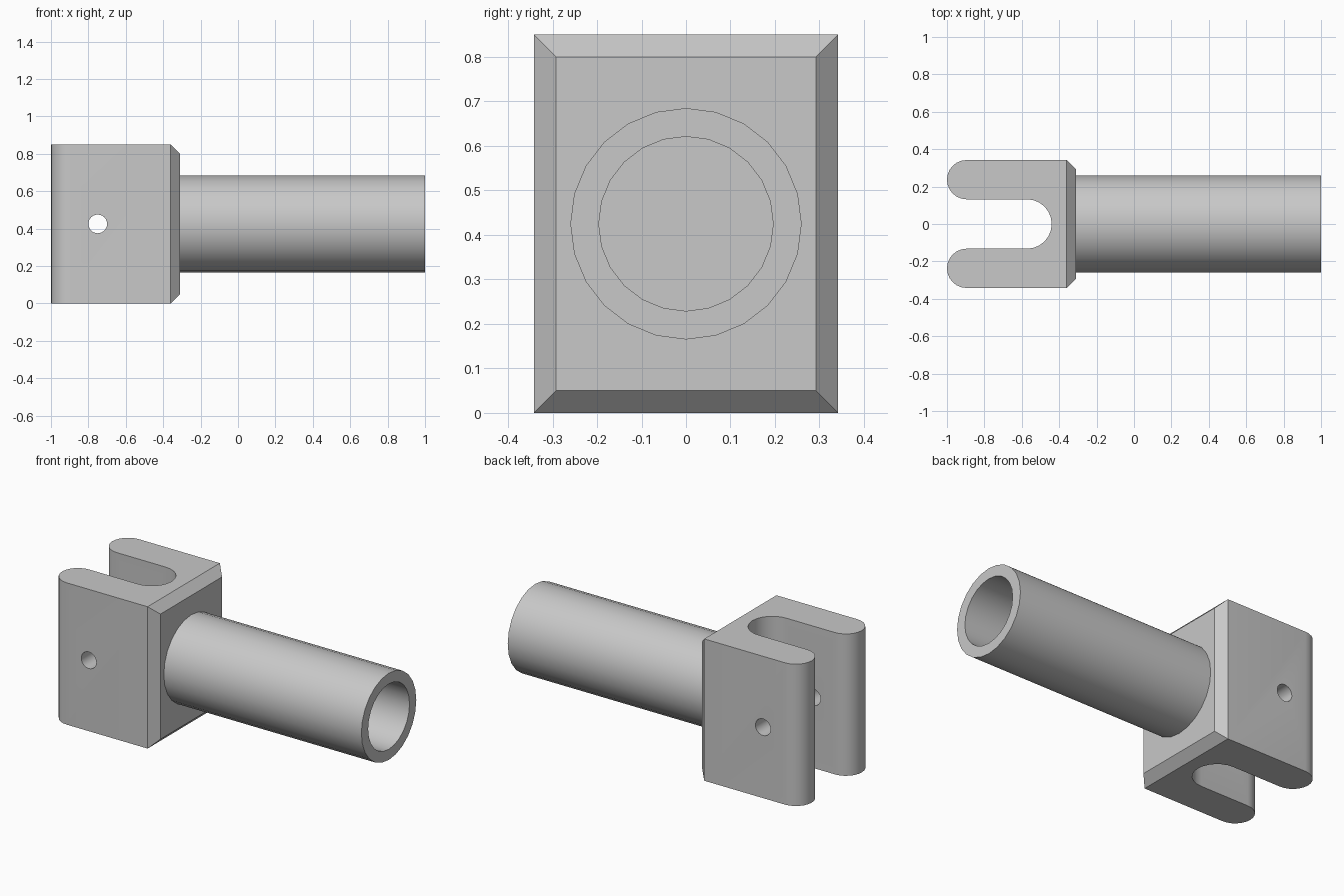
import bpy, bmesh
from math import sin, cos, pi, radians
from mathutils import Vector, Matrix

cube = bpy.data.objects.get("Cube")
if cube:
    bpy.data.objects.remove(cube, do_unlink=True)

HALF_W, HEIGHT, MID_Z = 0.342, 0.85, 0.425
SLOT_R = 0.132                      # half width of the fork slot
PRONG_R = (HALF_W - SLOT_R) / 2     # radius of the prong tips
FACE_X, CHAMFER = -0.31, 0.05

steel = bpy.data.materials.new("grey_metal")
steel.use_nodes = True
grey = (0.58, 0.58, 0.58, 1)
steel.diffuse_color = grey
steel.node_tree.nodes["Principled BSDF"].inputs["Base Color"].default_value = grey


def make_object(name, bm):
    bmesh.ops.recalc_face_normals(bm, faces=bm.faces)
    mesh = bpy.data.meshes.new(name)
    bm.to_mesh(mesh)
    bm.free()
    mesh.materials.append(steel)
    obj = bpy.data.objects.new(name, mesh)
    bpy.context.collection.objects.link(obj)
    return obj


def activate(obj):
    bpy.ops.object.select_all(action='DESELECT')
    obj.select_set(True)
    bpy.context.view_layer.objects.active = obj


def half_circle(cx, cy, r, side, n=12):
    """Points from +y to -y around a half circle bulging towards side."""
    return [(cx + side * r * sin(pi * i / n), cy + r * cos(pi * i / n))
            for i in range(n + 1)]


# Fork block: plan outline with two round prongs and a round-ended slot
prong_y = SLOT_R + PRONG_R
tip_x = -1 + PRONG_R
outline = ([(FACE_X, -HALF_W), (FACE_X, HALF_W)]
           + half_circle(tip_x, prong_y, PRONG_R, -1)
           + half_circle(-0.44 - SLOT_R, 0, SLOT_R, 1)
           + half_circle(tip_x, -prong_y, PRONG_R, -1))
bm = bmesh.new()
base = bm.faces.new([bm.verts.new((x, y, 0)) for x, y in outline])
top = bmesh.ops.extrude_face_region(bm, geom=[base])["geom"]
bmesh.ops.translate(bm, vec=(0, 0, HEIGHT),
                    verts=[v for v in top if isinstance(v, bmesh.types.BMVert)])
bmesh.ops.recalc_face_normals(bm, faces=bm.faces)

# Chamfer round the face that carries the tube
rim = [e for e in bm.edges if all(abs(v.co.x - FACE_X) < 1e-4 for v in e.verts)]
bmesh.ops.bevel(bm, geom=rim, offset=CHAMFER, segments=1, affect='EDGES')
fork = make_object("fork_block", bm)

# Pin hole through both prongs
bm = bmesh.new()
bmesh.ops.create_cone(bm, cap_ends=True, segments=24, radius1=0.05, radius2=0.05,
                      depth=1, matrix=Matrix.Translation((-0.75, 0, MID_Z))
                      @ Matrix.Rotation(radians(90), 4, 'X'))
cutter = make_object("pin_hole_cutter", bm)
cutter.hide_render = True
hole = fork.modifiers.new("pin_hole", 'BOOLEAN')
hole.operation = 'DIFFERENCE'
hole.solver = 'EXACT'
hole.object = cutter
activate(fork)
bpy.ops.object.modifier_apply(modifier=hole.name)
bpy.data.objects.remove(cutter, do_unlink=True)

# Tube: rectangular wall section revolved about the x axis
bm = bmesh.new()
section = [(FACE_X - 0.02, 0.26), (1, 0.26), (1, 0.196), (FACE_X - 0.02, 0.196)]
verts = [bm.verts.new((x, 0, MID_Z + r)) for x, r in section]
edges = [bm.edges.new((verts[i], verts[(i + 1) % 4])) for i in range(4)]
bmesh.ops.spin(bm, geom=verts + edges, cent=(0, 0, MID_Z), axis=Vector((1, 0, 0)),
               angle=2 * pi, steps=24)
bmesh.ops.remove_doubles(bm, verts=bm.verts, dist=1e-4)
tube = make_object("tube_shaft", bm)

for obj in (fork, tube):
    activate(obj)
    bpy.ops.object.shade_smooth_by_angle(angle=radians(30))
